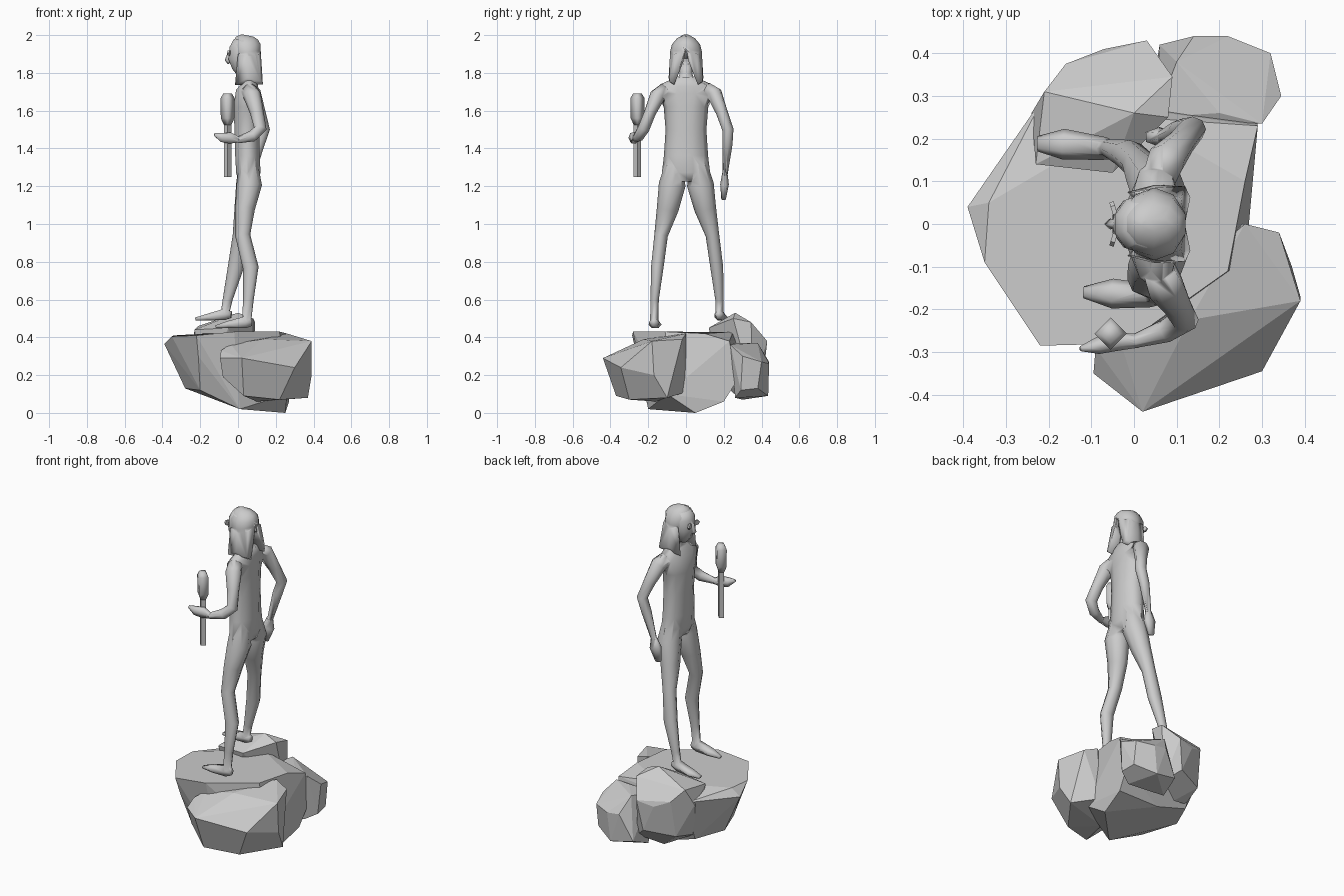
import bpy, bmesh, math
from mathutils import Vector


def finish(bm, name, smooth):
    bmesh.ops.recalc_face_normals(bm, faces=bm.faces)
    for f in bm.faces:
        f.smooth = smooth
    me = bpy.data.meshes.new(name)
    bm.to_mesh(me)
    bm.free()
    ob = bpy.data.objects.new(name, me)
    bpy.context.collection.objects.link(ob)
    return ob


def loft(name, stations, n=8, smooth=True):
    """Skin n-sided rings along a path; station = x, y, z, half width, half depth."""
    bm = bmesh.new()
    pts = [Vector(s[:3]) for s in stations]
    rings = []
    for i, s in enumerate(stations):
        t = (pts[min(i + 1, len(pts) - 1)] - pts[max(i - 1, 0)]).normalized()
        u = Vector((0, 1, 0))
        u = (u - t * u.dot(t)).normalized()
        v = t.cross(u)
        rings.append([bm.verts.new(pts[i] + u * s[3] * math.cos(a) + v * s[4] * math.sin(a))
                      for a in (2 * math.pi * k / n for k in range(n))])
    for r0, r1 in zip(rings, rings[1:]):
        for k in range(n):
            j = (k + 1) % n
            bm.faces.new((r0[k], r0[j], r1[j], r1[k]))
    bm.faces.new(rings[0])
    bm.faces.new(rings[-1])
    return finish(bm, name, smooth)


def hull(name, pts, smooth=False):
    """Faceted solid: convex hull of its corners."""
    bm = bmesh.new()
    for p in pts:
        bm.verts.new(p)
    out = bmesh.ops.convex_hull(bm, input=bm.verts)
    bmesh.ops.delete(bm, geom=list({v for v in out["geom_interior"] + out["geom_unused"]
                                    if isinstance(v, bmesh.types.BMVert)}), context='VERTS')
    bmesh.ops.dissolve_limit(bm, angle_limit=0.12, verts=bm.verts, edges=bm.edges)
    return finish(bm, name, smooth)


def unite(base, parts):
    """Weld parts into base so that no surface is left inside."""
    for p in parts:
        m = base.modifiers.new("join", 'BOOLEAN')
        m.operation, m.solver, m.object = 'UNION', 'EXACT', p
    me = bpy.data.meshes.new_from_object(base.evaluated_get(bpy.context.evaluated_depsgraph_get()))
    base.modifiers.clear()
    base.data = me
    for p in parts:
        bpy.data.objects.remove(p)


# Boulders of the base
main = hull("rock_base", [
    (-.39, .04, .365), (-.35, -.09, .405), (-.22, -.285, .41), (-.02, -.28, .43), (.22, -.11, .43),
    (.26, .1, .42), (.29, .23, .38), (0, .25, .43), (-.21, .3, .38), (-.34, .05, .41),
    (-.33, -.03, .28), (-.21, -.25, .3), (-.28, .03, .13), (-.2, -.17, .12), (.26, -.1, .1),
    (.25, .05, .0), (.27, .2, .06), (.28, .27, .17), (.01, -.2, .02), (0, .2, .06), (-.2, .2, .12)])
front = hull("front_rock", [
    (-.09, -.29, .33), (-.095, -.35, .29), (.02, -.44, .29), (.13, -.225, .39), (.39, -.18, .38),
    (.34, -.02, .39), (.26, 0, .42), (-.04, -.25, .365), (.3, -.345, .24), (.39, -.17, .2),
    (.37, -.1, .08), (.24, 0, .11), (.22, -.3, .07), (.03, -.37, .09), (-.08, -.33, .19), (.1, -.16, .06)])
back_left = hull("back_left_rock", [
    (-.23, .14, .44), (-.21, .31, .46), (.0, .26, .53), (.08, .25, .5), (.09, .345, .48),
    (-.05, .12, .45), (.03, .43, .38), (-.16, .375, .4), (-.07, .41, .36), (-.24, .26, .36),
    (0, .41, .2), (-.17, .34, .18), (.08, .35, .13), (-.05, .28, .08), (-.2, .2, .15)])
back_right = hull("back_right_rock", [
    (.05, .25, .36), (.1, .38, .37), (.3, .235, .36), (.2, .26, .37), (.14, .44, .27), (.22, .44, .26),
    (.32, .4, .27), (.345, .3, .3), (.32, .38, .13), (.33, .29, .12), (.2, .435, .09),
    (.06, .42, .12), (.26, .26, .08), (.04, .3, .07)])
unite(main, [front, back_left, back_right])

# Torso and neck
torso = loft("body", [
    (.055, 0, 1.225, .10, .05), (.055, 0, 1.27, .128, .068), (.05, 0, 1.36, .117, .068),
    (.048, 0, 1.50, .108, .07), (.045, 0, 1.62, .118, .072), (.05, 0, 1.70, .155, .064),
    (.065, 0, 1.74, .135, .045), (.07, 0, 1.78, .045, .038)], 10)
parts = [loft("neck", [(.065, 0, 1.73, .045, .036), (.058, 0, 1.80, .034, .034), (.05, 0, 1.84, .034, .036)])]

# Legs, each running from hip to ankle, then the feet
parts.append(loft("right_leg", [
    (.055, -.065, 1.32, .045, .05), (.06, -.073, 1.21, .071, .067), (.037, -.097, 1.08, .058, .052),
    (.025, -.132, .94, .036, .04), (.067, -.152, .77, .033, .042), (.055, -.166, .6, .022, .028),
    (.045, -.168, .48, .022, .024)]))
parts.append(loft("left_leg", [
    (.055, .065, 1.32, .045, .05), (.057, .076, 1.21, .071, .067), (.033, .102, 1.08, .058, .052),
    (.012, .14, .94, .036, .04), (-.012, .163, .77, .034, .042), (-.055, .177, .6, .022, .026),
    (-.07, .177, .52, .022, .022)]))
parts.append(loft("right_foot", [
    (.075, -.168, .48, .018, .022), (.04, -.168, .48, .027, .036), (-.05, -.163, .468, .035, .022),
    (-.118, -.16, .456, .014, .009)], 6))
parts.append(loft("left_foot", [
    (-.035, .172, .52, .018, .02), (-.07, .177, .522, .027, .034), (-.165, .187, .506, .036, .02),
    (-.226, .188, .497, .018, .009)], 6))

# Arms: the right one bent forward to hold the torch, the left one hanging
parts.append(loft("right_arm", [
    (.06, -.11, 1.71, .04, .04), (.075, -.15, 1.68, .042, .047), (.1, -.19, 1.59, .031, .036),
    (.118, -.224, 1.505, .031, .034), (.075, -.25, 1.465, .028, .03), (.0, -.275, 1.445, .016, .018)]))
parts.append(loft("right_hand", [
    (.01, -.274, 1.445, .016, .015), (-.04, -.275, 1.455, .022, .034),
    (-.085, -.285, 1.458, .02, .028), (-.125, -.292, 1.475, .006, .008)], 6))
parts.append(loft("left_arm", [
    (.06, .11, 1.71, .04, .04), (.075, .15, 1.69, .042, .047), (.11, .19, 1.59, .031, .036),
    (.137, .222, 1.5, .03, .032), (.11, .22, 1.42, .026, .03), (.07, .206, 1.26, .014, .018)]))
parts.append(loft("left_hand", [
    (.07, .206, 1.27, .014, .018), (.06, .204, 1.21, .023, .038), (.045, .199, 1.13, .012, .02)], 6))

# Head with tapering chin and pointed nose
parts.append(loft("head", [
    (.02, 0, 1.79, .024, .026), (.018, 0, 1.82, .048, .05), (.018, 0, 1.87, .068, .072),
    (.022, 0, 1.93, .07, .07), (.03, 0, 1.97, .055, .055)], 10))
parts.append(loft("nose", [(-.044, 0, 1.91, .008, .01), (-.056, 0, 1.865, .013, .014),
                           (-.046, 0, 1.85, .006, .008)], 4))

# Hair: a cap, and a curtain on either side that parts at the nape
hair = loft("hair", [
    (.055, 0, 1.87, .083, .066), (.048, 0, 1.91, .085, .076), (.044, 0, 1.95, .075, .08),
    (.047, 0, 1.983, .048, .062), (.05, 0, 1.998, .016, .035)], 10)
locks = []
for side, s in (("right", -1), ("left", 1)):
    locks.append(hull(side + "_lock", [
        (.12, s * .004, 1.92), (.12, s * .014, 1.86), (.132, s * .062, 1.738), (.12, s * .088, 1.755),
        (.11, s * .06, 1.9), (.05, s * .085, 1.89), (.0, s * .075, 1.9), (.05, s * .092, 1.775),
        (.004, s * .078, 1.82), (-.016, s * .075, 1.735), (.05, s * .04, 1.9), (.0, s * .06, 1.82)], True))
unite(hair, locks)
unite(torso, parts)

# Torch with a square section, handle and head
loft("torch_handle", [(-.055, -.257, 1.25, .02, .02), (-.055, -.257, 1.53, .02, .02)], 4, False)
loft("torch_head", [(-.055, -.257, z, r, r) for z, r in
                    ((1.525, .02), (1.56, .036), (1.665, .038), (1.692, .022))], 4)

# Spectacle lenses
for side, s in (("right", -1), ("left", 1)):
    loft(side + "_lens", [(-.042, s * .034, 1.905, .02, .016), (-.052, s * .031, 1.905, .02, .016)], 6, False)
